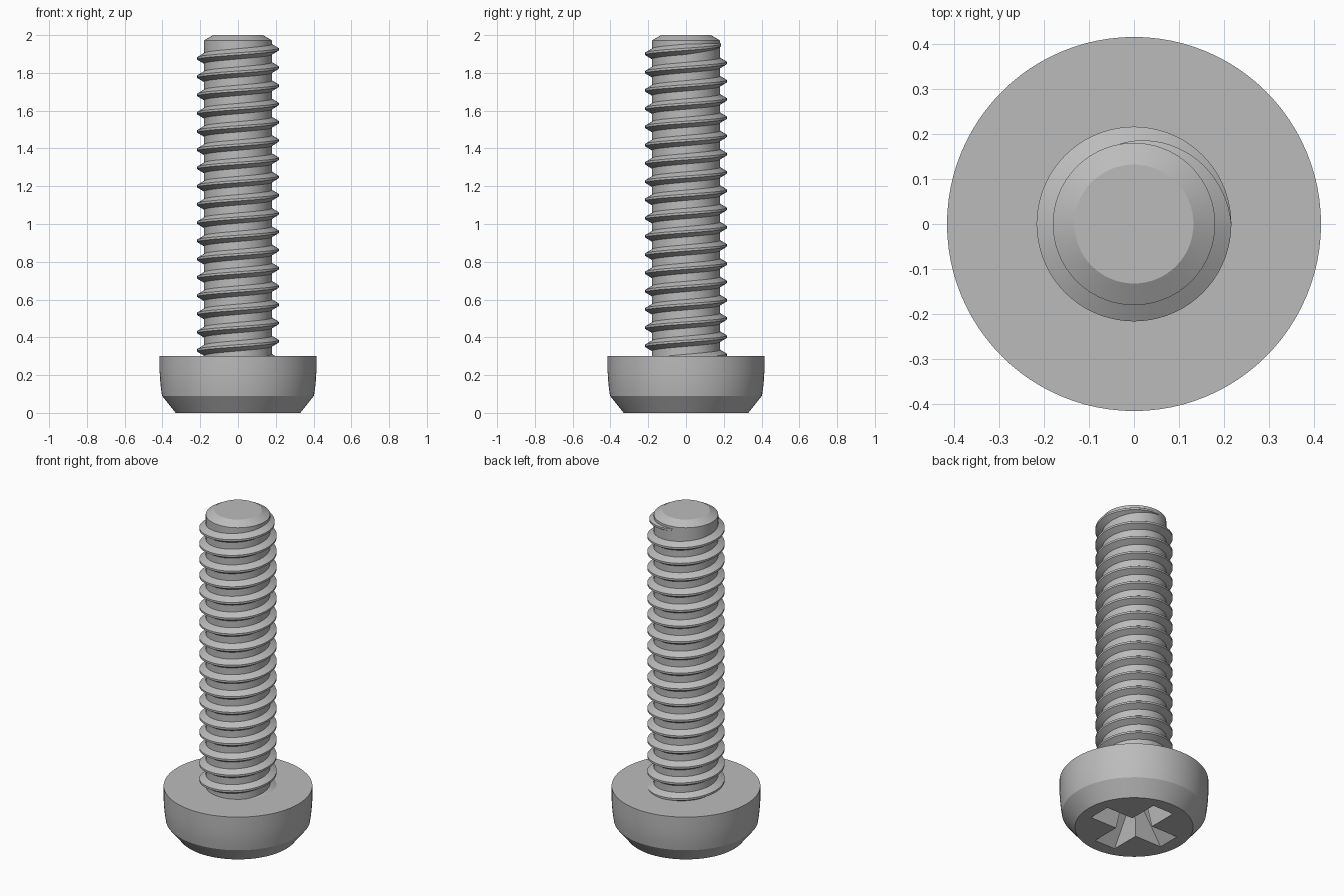
import bpy, bmesh
from math import sin, cos, pi, tau, floor, radians

cube = bpy.data.objects.get("Cube")
if cube:
    bpy.data.objects.remove(cube)

steel = bpy.data.materials.new("steel grey")
steel.use_nodes = True
steel.diffuse_color = (0.5, 0.5, 0.5, 1)
steel.node_tree.nodes["Principled BSDF"].inputs["Base Color"].default_value = (0.5, 0.5, 0.5, 1)


def loft(name, rings, smooth=True):
    """Join a list of closed rings with quads and cap both ends."""
    bm = bmesh.new()
    loops = [[bm.verts.new(p) for p in ring] for ring in rings]
    n = len(loops[0])
    for a, b in zip(loops, loops[1:]):
        for i in range(n):
            j = (i + 1) % n
            bm.faces.new((a[i], a[j], b[j], b[i]))
    bm.faces.new(loops[0][::-1])
    bm.faces.new(loops[-1])
    bmesh.ops.recalc_face_normals(bm, faces=bm.faces)
    mesh = bpy.data.meshes.new(name)
    bm.to_mesh(mesh)
    bm.free()
    mesh.materials.append(steel)
    obj = bpy.data.objects.new(name, mesh)
    bpy.context.collection.objects.link(obj)
    if smooth:
        shade(obj)
    return obj


def shade(obj):
    bpy.ops.object.select_all(action='DESELECT')
    obj.select_set(True)
    bpy.context.view_layer.objects.active = obj
    bpy.ops.object.shade_smooth_by_angle(angle=radians(25))


def circle(r, z, n=96):
    return [(r * cos(tau * i / n), r * sin(tau * i / n), z) for i in range(n)]


def cross(length, width, z):
    """Plus-shaped outline, arms along x and y."""
    pts = []
    for k in range(4):
        c, s = cos(k * pi / 2), sin(k * pi / 2)
        for x, y in ((length, -width), (length, width), (width, width)):
            pts.append((x * c - y * s, x * s + y * c, z))
    return pts


# Head, turned from a profile
HEAD_TOP = 0.3
profile = [(0.33, 0), (0.402, 0.09), (0.408, 0.13), (0.412, 0.17),
           (0.415, 0.22), (0.415, HEAD_TOP)]
head = loft("head", [circle(r, z) for r, z in profile], smooth=False)

# Tapered cross recess in the head
cutter = loft("recess_cutter", [cross(0.27, 0.074, -0.02), cross(0.085, 0.042, 0.2)], smooth=False)
cutter.hide_render = True
cutter.hide_viewport = True
cut = head.modifiers.new("cross recess", 'BOOLEAN')
cut.operation = 'DIFFERENCE'
cut.solver = 'EXACT'
cut.object = cutter
bpy.ops.object.select_all(action='DESELECT')
head.select_set(True)
bpy.context.view_layer.objects.active = head
bpy.ops.object.modifier_apply(modifier=cut.name)
bpy.data.objects.remove(cutter)
shade(head)

# Plain core with a chamfered tip
ROOT, CREST = 0.18, 0.216
loft("shaft", [circle(ROOT, HEAD_TOP - 0.02), circle(ROOT, 1.972), circle(0.132, 2.0)])

# Helical thread ridge, fading out near the tip
PITCH, STEPS = 0.0966, 72
Z_FULL = 1.925          # crest height where the fade begins
FADE = 100 / 360        # turns taken by the fade
turns = (Z_FULL - HEAD_TOP + 0.03) / PITCH
first, last = -floor(turns * STEPS), floor(FADE * STEPS)
sections = []
for i in range(first, last + 1):
    t = i / STEPS
    f = 1 - max(t, 0) / FADE * 0.97
    depth = (CREST - ROOT) * f
    z = Z_FULL + PITCH * t
    tip = 0.006
    base = tip + depth * 0.6
    c, s = cos(tau * t), sin(tau * t)
    inner = ROOT - 0.006
    outline = [(inner, -base), (ROOT, -base), (ROOT + depth, -tip),
               (ROOT + depth, tip), (ROOT, base), (inner, base)]
    sections.append([(r * c, r * s, z + dz) for r, dz in outline])
loft("thread", sections)
